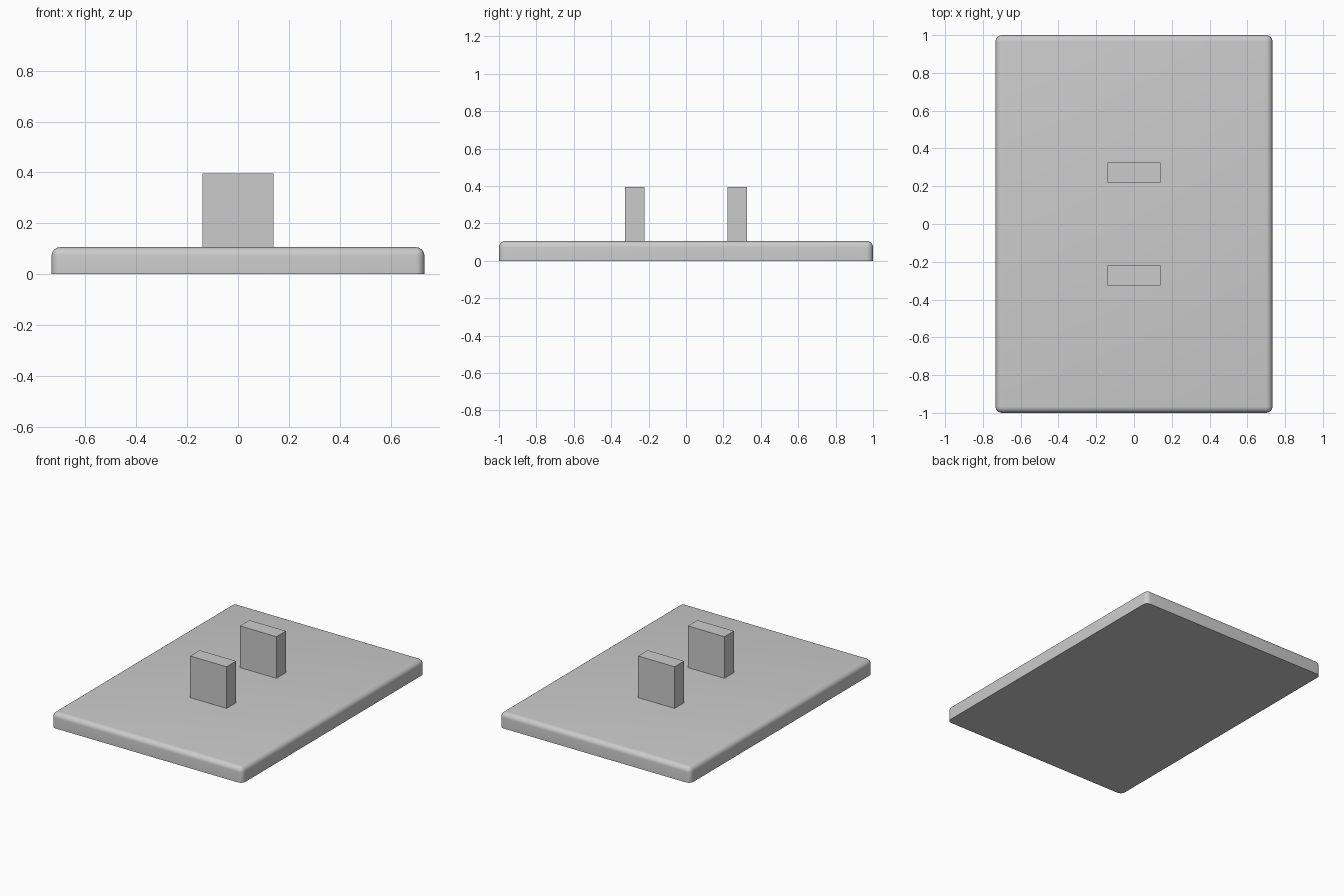
import bpy
import bmesh
import math

cube = bpy.data.objects.get("Cube")
if cube:
    bpy.data.objects.remove(cube, do_unlink=True)

# Single grey finish
grey = bpy.data.materials.new("plain_grey")
grey.use_nodes = True
colour = (0.6, 0.6, 0.6, 1)
grey.diffuse_color = colour
grey.node_tree.nodes["Principled BSDF"].inputs["Base Color"].default_value = colour


def add_box(name, size, centre, bevel=0):
    """Box with optional rounding on every edge except the underside."""
    mesh = bpy.data.meshes.new(name)
    bm = bmesh.new()
    bmesh.ops.create_cube(bm, size=1)
    bmesh.ops.scale(bm, vec=size, verts=bm.verts)
    if bevel:
        edges = [e for e in bm.edges if any(v.co.z > 0 for v in e.verts)]
        bmesh.ops.bevel(bm, geom=edges, offset=bevel, segments=6,
                        profile=0.5, affect='EDGES')
    bm.to_mesh(mesh)
    bm.free()
    mesh.materials.append(grey)
    obj = bpy.data.objects.new(name, mesh)
    obj.location = centre
    bpy.context.collection.objects.link(obj)
    return obj


# Base plate with rounded top rim and corners
base = add_box("base_plate", (1.466, 2, 0.106), (0, 0, 0.053), bevel=0.034)
bpy.ops.object.select_all(action='DESELECT')
base.select_set(True)
bpy.context.view_layer.objects.active = base
bpy.ops.object.shade_smooth_by_angle(angle=math.radians(35))

# Two upright blocks standing on the plate
for name, side in (("front_post", -1), ("back_post", 1)):
    add_box(name, (0.28, 0.104, 0.295), (0, side * 0.273, 0.2475))
